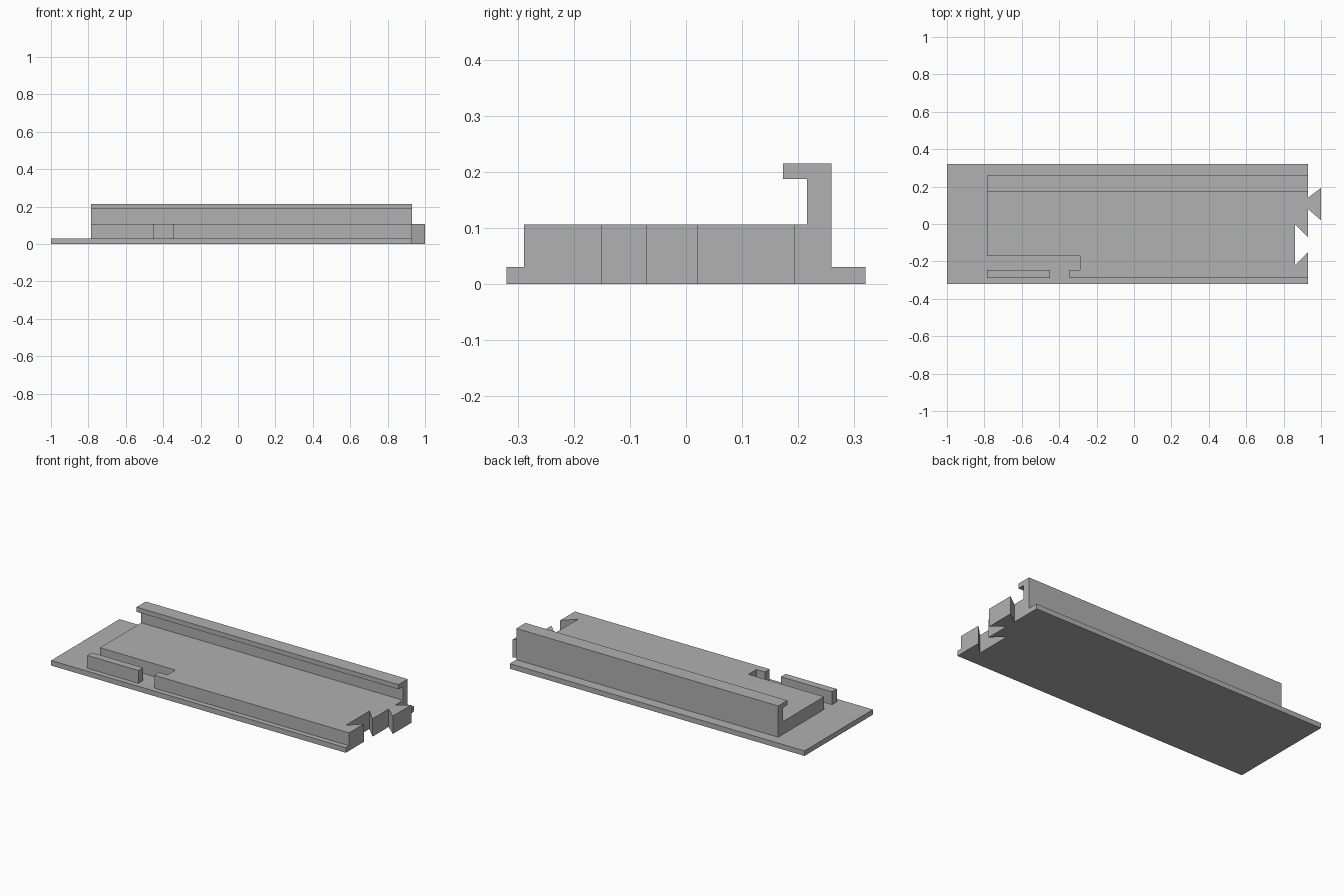
import bpy
import bmesh
from mathutils import Vector

cube = bpy.data.objects.get("Cube")
if cube:
    bpy.data.objects.remove(cube, do_unlink=True)

# Single plain grey
GREY = (0.44, 0.44, 0.44, 1.0)
grey = bpy.data.materials.new("plain_grey")
grey.use_nodes = True
grey.diffuse_color = GREY
grey.node_tree.nodes["Principled BSDF"].inputs["Base Color"].default_value = GREY

# Shared dimensions
LEFT_END, STEP, JOINT, TIP, SOCKET = -1.0, -0.785, 0.93, 1.0, 0.86
BASE_TOP, DECK_TOP, RAIL_TOP = 0.03, 0.106, 0.215
BASE_Y, DECK_FRONT, DECK_BACK = 0.32, -0.289, 0.259


def prism(name, points, offset):
    """Extrude a closed outline of 3D points by an offset vector."""
    bm = bmesh.new()
    face = bm.faces.new([bm.verts.new(p) for p in points])
    result = bmesh.ops.extrude_face_region(bm, geom=[face], use_keep_orig=True)
    moved = [v for v in result["geom"] if isinstance(v, bmesh.types.BMVert)]
    bmesh.ops.translate(bm, verts=moved, vec=Vector(offset))
    bmesh.ops.recalc_face_normals(bm, faces=bm.faces)
    mesh = bpy.data.meshes.new(name)
    bm.to_mesh(mesh)
    bm.free()
    mesh.materials.append(grey)
    obj = bpy.data.objects.new(name, mesh)
    bpy.context.collection.objects.link(obj)
    return obj


def slab(name, outline, z0, z1):
    """Extrude a plan outline between two heights."""
    return prism(name, [(x, y, z0) for x, y in outline], (0, 0, z1 - z0))


# Dovetail socket cut into the joint end, listed front to back
socket = [(JOINT, -0.15), (SOCKET, -0.22), (SOCKET, 0.0), (JOINT, -0.07)]

# Thin base plate
slab("base_plate",
     [(LEFT_END, -BASE_Y), (JOINT, -BASE_Y), *socket,
      (JOINT, BASE_Y), (LEFT_END, BASE_Y)],
     0, BASE_TOP)

# Raised deck with the stepped channel at its front left
slab("raised_deck",
     [(-0.345, DECK_FRONT), (JOINT, DECK_FRONT), *socket,
      (JOINT, DECK_BACK), (STEP, DECK_BACK), (STEP, -0.17),
      (-0.29, -0.17), (-0.29, -0.245), (-0.345, -0.245)],
     BASE_TOP, DECK_TOP)

# Separate bar in front of the channel
slab("front_bar",
     [(STEP, DECK_FRONT), (-0.45, DECK_FRONT), (-0.45, -0.245), (STEP, -0.245)],
     BASE_TOP, DECK_TOP)

# Projecting dovetail tongue
slab("dovetail_tongue",
     [(JOINT, 0.08), (TIP, 0.02), (TIP, 0.193), (JOINT, 0.14)],
     0, DECK_TOP)

# Hooked rail along the back edge
hook = [(DECK_BACK, DECK_TOP), (DECK_BACK, RAIL_TOP), (0.173, RAIL_TOP),
        (0.173, 0.187), (0.216, 0.187), (0.216, DECK_TOP)]
prism("back_rail", [(STEP, y, z) for y, z in hook], (JOINT - STEP, 0, 0))
